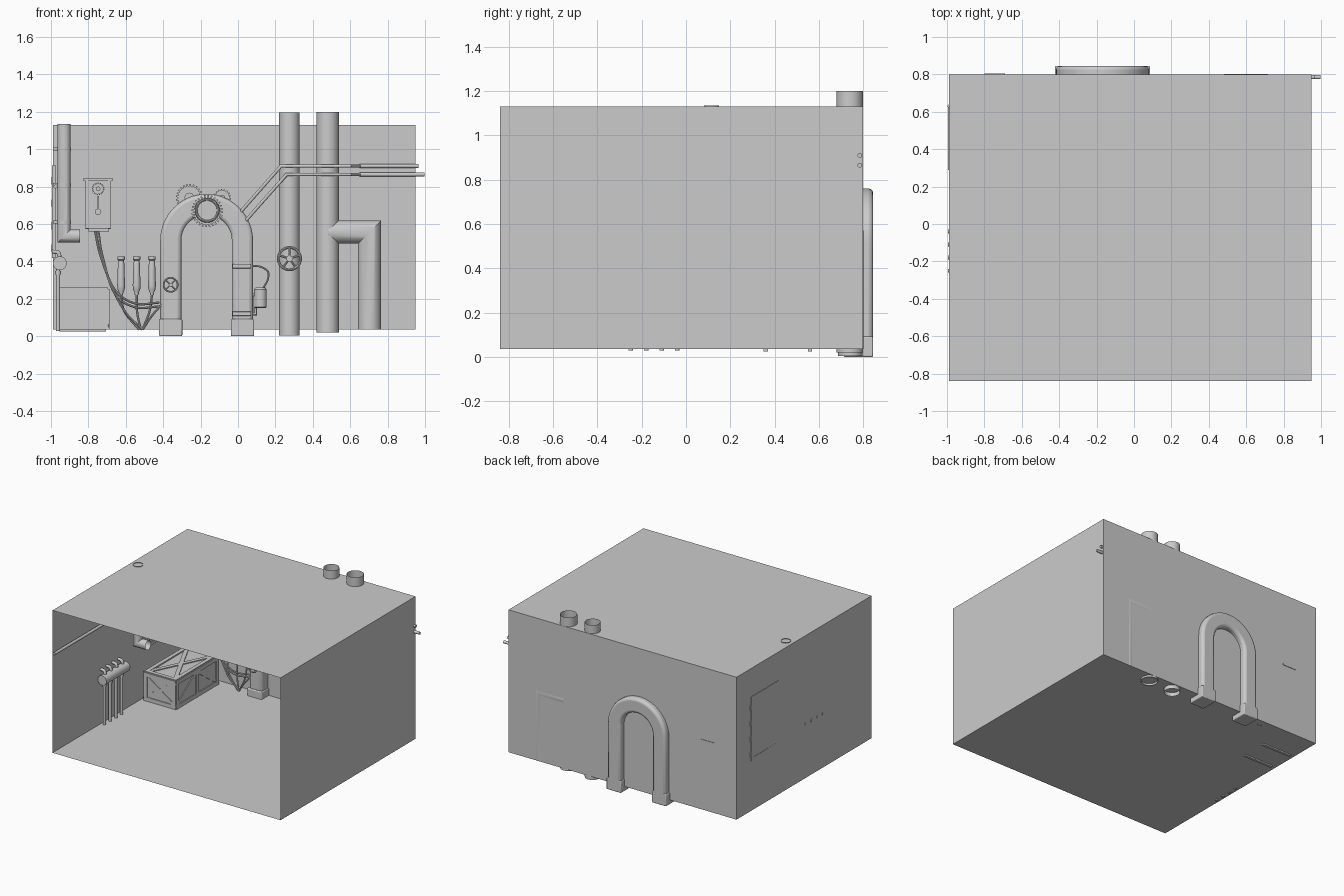
import bpy, bmesh, math
from mathutils import Vector, Matrix

if "Cube" in bpy.data.objects:
    bpy.data.objects.remove(bpy.data.objects["Cube"])

def make(name, bm, bevel=0.0):
    bmesh.ops.recalc_face_normals(bm, faces=bm.faces)
    me = bpy.data.meshes.new(name)
    bm.to_mesh(me)
    bm.free()
    ob = bpy.data.objects.new(name, me)
    bpy.context.collection.objects.link(ob)
    if bevel:
        m = ob.modifiers.new("bevel", 'BEVEL')
        m.width, m.segments, m.limit_method, m.angle_limit = bevel, 3, 'ANGLE', math.radians(50)
    bpy.ops.object.select_all(action='DESELECT')
    bpy.context.view_layer.objects.active = ob
    ob.select_set(True)
    bpy.ops.object.shade_smooth_by_angle(angle=math.radians(35))
    return ob

def box(name, x0, x1, y0, y1, z0, z1, bevel=0.0):
    bm = bmesh.new()
    mid = Matrix.Translation(((x0 + x1) / 2, (y0 + y1) / 2, (z0 + z1) / 2))
    bmesh.ops.create_cube(bm, size=1, matrix=mid @ Matrix.Diagonal((x1 - x0, y1 - y0, z1 - z0, 1)))
    return make(name, bm, bevel)

def bar(name, a, b, w, t, normal):
    """Flat batten from a to b lying on a surface with the given normal."""
    a, b, n = Vector(a), Vector(b), Vector(normal)
    d = (b - a).normalized()
    m = Matrix((d * (b - a).length, d.cross(n) * w, n * t)).transposed().to_4x4()
    m.translation = (a + b) / 2
    bm = bmesh.new()
    bmesh.ops.create_cube(bm, size=1, matrix=m)
    return make(name, bm)

def tube(name, pts, r, n=16, cap=True):
    """Mitred round sweep through pts; r is one radius or one per point."""
    pts = [Vector(p) for p in pts]
    rs = r if isinstance(r, (list, tuple)) else [r] * len(pts)
    dirs = [(q - p).normalized() for p, q in zip(pts, pts[1:])]
    u = dirs[0].orthogonal().normalized()
    v = dirs[0].cross(u)
    ring = [pts[0] + rs[0] * (u * math.cos(k * math.tau / n) + v * math.sin(k * math.tau / n)) for k in range(n)]
    bm = bmesh.new()
    rows = [[bm.verts.new(p) for p in ring]]
    for i in range(1, len(pts)):
        d, c = dirs[i - 1], pts[i]
        nrm = d + dirs[i] if i < len(dirs) else d
        ring = [c + (p + d * ((c - p).dot(nrm) / d.dot(nrm)) - c) * (rs[i] / rs[i - 1]) for p in ring]
        rows.append([bm.verts.new(p) for p in ring])
        for k in range(n):
            j = (k + 1) % n
            bm.faces.new((rows[-2][k], rows[-2][j], rows[-1][j], rows[-1][k]))
    if cap:
        bm.faces.new(rows[0])
        bm.faces.new(rows[-1])
    return make(name, bm)

def smooth(pts, steps=8):
    """Catmull-Rom samples through the points."""
    P = [Vector(p) for p in pts]
    P = [P[0] * 2 - P[1]] + P + [P[-1] * 2 - P[-2]]
    out = []
    for a, b, c, d in zip(P, P[1:], P[2:], P[3:]):
        for s in range(steps):
            t = s / steps
            out.append((b * 2 + (c - a) * t + (a * 2 - b * 5 + c * 4 - d) * t * t
                        + (b * 3 - a - c * 3 + d) * t ** 3) / 2)
    return out + [P[-2]]

def prism(name, xz, y0, y1, bevel=0.0):
    bm = bmesh.new()
    f = bm.faces.new([bm.verts.new((x, y0, z)) for x, z in xz])
    ext = bmesh.ops.extrude_face_region(bm, geom=[f])
    bmesh.ops.translate(bm, vec=(0, y1 - y0, 0), verts=[g for g in ext['geom'] if isinstance(g, bmesh.types.BMVert)])
    return make(name, bm, bevel)

def disc(name, x, z, r, y0, y1, n=32):
    return tube(name, [(x, y0, z), (x, y1, z)], r, n)

def gear(name, x, z, r, teeth, y0, y1):
    pts = []
    for i in range(teeth):
        for f, k in ((0, .84), (.4, .84), (.5, 1), (.9, 1)):
            a = math.tau * (i + f) / teeth
            pts.append((x + r * k * math.cos(a), z + r * k * math.sin(a)))
    prism(name, pts, y0, y1)
    disc(name + "_hub", x, z, r * .35, y0 - .01, y1)

def ring(name, x, y, z, r, minor):
    bpy.ops.mesh.primitive_torus_add(location=(x, y, z), rotation=(math.pi / 2, 0, 0), major_radius=r - minor,
                                     minor_radius=minor, major_segments=32, minor_segments=8)
    ob = bpy.context.object
    ob.name = name
    bpy.ops.object.shade_smooth_by_angle()

def wheel(name, x, z, y, r, spokes, back, turn=0.0):
    ring(name + "_rim", x, y, z, r, r * .11)
    for i in range(spokes):
        a = turn + math.tau * i / spokes
        tube(name + "_spoke", [(x, y, z), (x + r * .88 * math.cos(a), y, z + r * .88 * math.sin(a))], r * .09, 8)
    disc(name + "_hub", x, z, r * .25, y - .012, y + .012, 16)
    disc(name + "_stem", x, z, r * .14, y, back, 12)

# Room shell, open at the front
room = bmesh.new()
bmesh.ops.create_cube(room, size=1, matrix=Matrix.Translation((-.02, -.02, .5825)) @ Matrix.Diagonal((1.94, 1.64, 1.095, 1)))
bmesh.ops.delete(room, geom=[f for f in room.faces if f.calc_center_median().y < -.8], context='FACES_ONLY')
make("room_shell", room)

# Arch with square feet, passing through the back wall
cx, cz = -.168, .512
arc = [math.pi * i / 32 for i in range(33)]
outline = [(cx + .248 * math.cos(a), cz + .248 * math.sin(a)) for a in arc]
inner = [(cx + .135 * math.cos(a), cz + .135 * math.sin(a)) for a in reversed(arc)]
prism("arch", [(cx + .248, .05)] + outline + [(cx - .248, .05), (cx - .135, .05)] + inner + [(cx + .135, .05)],
      .725, .845, .02)
for s in (-1, 1):
    m = cx + s * .192
    box("arch_foot", m - .062, m + .062, .712, .845, 0, .092, .006)

# Gears and gauge at the top of the arch
gear("large_gear", -.26, .742, .072, 24, .755, .775)
gear("small_gear", -.085, .74, .047, 18, .755, .775)
gear("gauge_gear", -.165, .668, .085, 28, .70, .72)
disc("gauge_body", -.165, .673, .064, .675, .74)
ring("gauge_rim", -.165, .675, .673, .066, .007)
bar("gauge_needle", (-.19, .672, .673), (-.13, .672, .673), .005, .004, (0, 1, 0))

# Hand wheels
wheel("arch_valve", -.36, .275, .69, .042, 4, .74, math.pi / 4)
wheel("pipe_valve", .275, .415, .64, .067, 5, .70, math.pi / 2)

# Clamps, canister and hose on the right leg of the arch
for z in (.375, .12):
    box("leg_clamp", -.03, .07, .71, .80, z - .012, z + .012, .004)
    for x in (-.02, .02, .06):
        disc("clamp_bolt", x, z, .006, .704, .72, 8)
tube("canister", [(.12, .75, .15), (.12, .75, .155), (.12, .75, .25), (.12, .75, .26)], [.028, .034, .034, .026], 20)
tube("canister_hose", smooth([(.07, .75, .375), (.12, .75, .372), (.16, .75, .345), (.158, .75, .30), (.13, .75, .25)]), .005, 8)
tube("canister_feed", [(.06, .75, .12), (.092, .75, .12), (.092, .75, .22), (.07, .75, .22)], .009, 10)

# Large open pipes on the back wall and the mitred branch
tube("tall_pipe", [(.275, .742, .005), (.275, .742, 1.195)], .055, 32, False)
tube("wide_pipe", [(.48, .74, .02), (.48, .74, 1.20)], .06, 32, False)
tube("branch_pipe", [(.48, .74, .557), (.703, .74, .557), (.703, .74, .035)], .062, 32, False)

# Thin twin pipes stepping in front of the large pipes and out of the side wall
for x0, z0, x1, z1, x2 in ((.01, .66, .23, .91, .965), (.03, .605, .26, .865, .998)):
    tube("thin_pipe", [(x0, .74, z0), (x1, .665, z1), (.60, .665, z1), (.65, .785, z1), (x2, .785, z1)], .009, 12)
    tube("thin_pipe_sleeve", [(.65, .785, z1), (x2, .785, z1)], .011, 12)

# Control box with dial and knife switch
box("control_box", -.815, -.68, .70, .80, .572, .838, .004)
box("control_box_lid", -.825, -.67, .69, .80, .83, .845)
box("control_box_base", -.80, -.69, .71, .804, .56, .575)
for x in (-.808, -.687):
    box("control_box_trim", x - .008, x + .008, .692, .70, .575, .83)
gear("box_dial", -.748, .788, .034, 20, .69, .70)
box("switch_plate", -.79, -.706, .692, .70, .60, .75)
box("switch_lever", -.752, -.744, .675, .685, .67, .75)
disc("switch_knob", -.748, .665, .017, .67, .70, 16)

# Hanging insulators and their wires
prof = [(.425, .02), (.41, .02), (.405, .014), (.39, .017), (.27, .021), (.25, .019), (.235, .012), (.22, .011)]
for x in (-.625, -.542, -.46):
    tube("insulator", [(x, .765, z) for z, r in prof], [r for z, r in prof], 16)
    box("insulator_mount", x - .008, x + .008, .765, .80, .36, .38)
    box("insulator_mount", x - .008, x + .008, .765, .80, .28, .30)
    tube("insulator_wire", smooth([(x, .765, .22), (x * .8 - .106, .76, .13), (-.52 + (x + .54) * .1, .75, .035)]), .006, 8)
for i, (x, z) in enumerate(((-.42, .18), (-.415, .16))):
    tube("box_cable", smooth([(-.765 + i * .018, .75, .565), (-.735 + i * .01, .75, .43), (-.66, .74, .25 - i * .02),
                              (-.55, .74, .175 - i * .02), (x, .75, z)]), .006, 8)
tube("floor_cable", smooth([(-.755, .755, .565), (-.70, .75, .33), (-.61, .74, .14), (-.51, .74, .035)]), .006, 8)
tube("arch_cable", smooth([(-.51, .74, .035), (-.46, .73, .11), (-.40, .74, .18)]), .006, 8)

# Wooden crate with battens
x0, x1, y0, y1, z0, z1 = -.965, -.695, .238, .75, .035, .25
box("crate_body", x0, x1, y0, y1, z0, z1)
for x in (x0, x1):
    n, ym = (1, 0, 0), (y0 + y1) / 2
    for z in (z0 + .016, z1 - .012):
        bar("crate_side_rail", (x, y0, z), (x, y1, z), .03, .014, n)
    for y in (y0 + .015, ym, y1 - .015):
        bar("crate_side_post", (x, y, z0), (x, y, z1), .03, .014, n)
    for a, b in ((y0, ym), (y1, ym)):
        bar("crate_side_brace", (x, a, z0 + .015), (x, b, z1 - .015), .025, .01, n)
for y in (y0, y1):
    n = (0, 1, 0)
    for z in (z0 + .016, z1 - .012):
        bar("crate_end_rail", (x0, y, z), (x1, y, z), .03, .014, n)
    for x in (x0 + .015, x1 - .015):
        bar("crate_end_post", (x, y, z0), (x, y, z1), .03, .014, n)
    for a, b in ((x0, x1), (x1, x0)):
        bar("crate_end_brace", (a + .0, y, z0 + .015), (b, y, z1 - .015), .025, .01, n)
for x in (x0 + .015, x1 - .015):
    bar("crate_top_rail", (x, y0, z1), (x, y1, z1), .03, .02, (0, 0, 1))
for y in (y0 + .015, y1 - .015):
    bar("crate_top_rail", (x0, y, z1), (x1, y, z1), .03, .02, (0, 0, 1))
for a, b in ((x0 + .02, x1 - .02), (x1 - .02, x0 + .02)):
    bar("crate_top_brace", (a, y0 + .02, z1), (b, y1 - .02, z1), .03, .014, (0, 0, 1))
for y in (.36, .56):
    box("crate_skid", x0 + .01, x1 - .01, y - .01, y + .01, .025, .04)

# Header drum with four feed pipes on the left wall
tube("header_drum", [(-.953, -.29, .39), (-.953, .0, .39)], .037, 24)
for y in (-.25, -.18, -.11, -.04):
    tube("header_drop", [(-.962, y, .028), (-.962, y, .38)], .011, 12)
    tube("header_collar", [(-.962, y, .33), (-.962, y, .35)], .016, 12)
    tube("header_elbow", smooth([(-.955, y, .39), (-.955, y, .43), (-.965, y, .449), (-.994, y, .452)], 4), .011, 12)

# Ceiling vent pipe with elbow outlet and wall brackets
tube("vent_pipe", [(-.93, .115, 1.134), (-.93, .115, .535), (-.845, .115, .535)], .035, 28, False)
for z in (1.0, .81, .61):
    tube("vent_band", [(-.93, .115, z - .009), (-.93, .115, z + .009)], .038, 28)
    box("vent_bracket", -.99, -.95, .10, .13, z - .008, z + .008)

# Rail pipe and hinged hatch on the left wall
tube("wall_rail", [(-.975, -.84, .80), (-.975, .10, .80)], .011, 12)
box("hatch_door", -.993, -.978, .30, .61, .42, .91)
for z in (.43, .90):
    box("hatch_rim", -.9945, -.972, .29, .62, z - .012, z + .012)
for y in (.30, .61):
    box("hatch_rim", -.9945, -.972, y - .012, y + .012, .42, .91)
for z in (.47, .59, .71, .83):
    tube("hatch_hinge", [(-.988, .63, z - .02), (-.988, .63, z + .02)], .009, 10)
